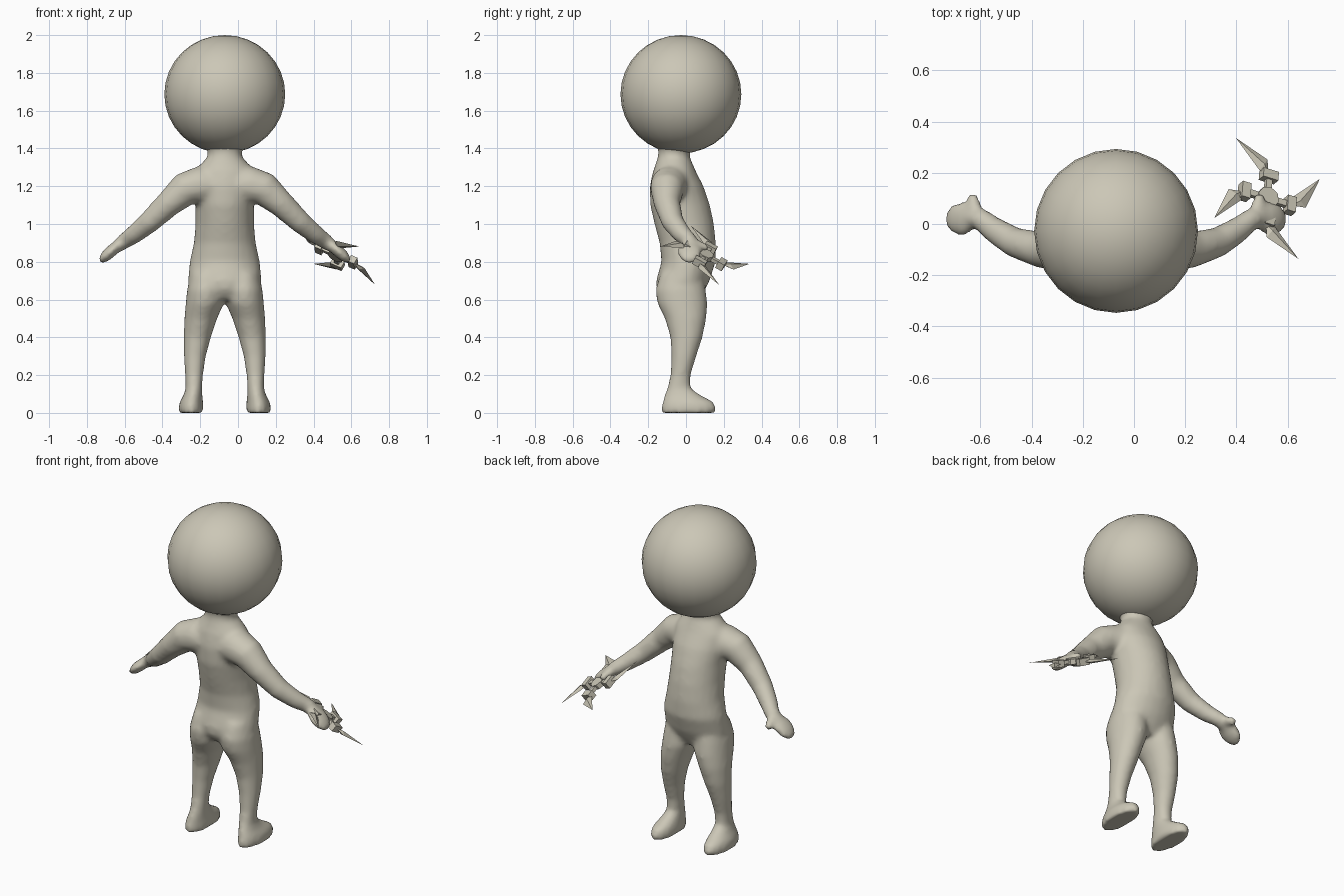
import bpy, bmesh, math
from mathutils import Vector, Matrix

if "Cube" in bpy.data.objects:
    bpy.data.objects.remove(bpy.data.objects["Cube"])

AXIS = -0.07  # x of the figure's plane of symmetry

clay = bpy.data.materials.new("warm_grey")
clay.use_nodes = True
clay.diffuse_color = (0.60, 0.57, 0.47, 1)
clay.node_tree.nodes["Principled BSDF"].inputs["Base Color"].default_value = (0.60, 0.57, 0.47, 1)


def make_object(name, bm):
    bmesh.ops.recalc_face_normals(bm, faces=bm.faces)
    mesh = bpy.data.meshes.new(name)
    bm.to_mesh(mesh)
    bm.free()
    mesh.materials.append(clay)
    obj = bpy.data.objects.new(name, mesh)
    bpy.context.collection.objects.link(obj)
    bpy.ops.object.select_all(action="DESELECT")
    obj.select_set(True)
    bpy.context.view_layer.objects.active = obj
    return obj


def loft(bm, rings):
    """Skin closed rings of points and cap both ends."""
    loops = [[bm.verts.new(p) for p in ring] for ring in rings]
    n = len(loops[0])
    for a, b in zip(loops, loops[1:]):
        for i in range(n):
            j = (i + 1) % n
            bm.faces.new((a[i], a[j], b[j], b[i]))
    bm.faces.new(loops[0][::-1])
    bm.faces.new(loops[-1])


def column(bm, rows, n=24):
    """Upright limb from rows of (z, x min, x max, y min, y max)."""
    rings = []
    for z, x0, x1, y0, y1 in rows:
        rings.append([Vector(((x0 + x1) / 2 + (x1 - x0) / 2 * math.cos(t),
                              (y0 + y1) / 2 + (y1 - y0) / 2 * math.sin(t), z))
                      for t in (math.tau * i / n for i in range(n))])
    loft(bm, rings)


def tube(bm, rows, n=16):
    """Bent limb from rows of (x, y, z, radius)."""
    pts = [Vector(r[:3]) for r in rows]
    rings = []
    for i, row in enumerate(rows):
        way = pts[min(i + 1, len(pts) - 1)] - pts[max(i - 1, 0)]
        turn = way.to_track_quat("Z", "Y")
        rings.append([pts[i] + turn @ Vector((math.cos(t), math.sin(t), 0)) * row[3]
                      for t in (math.tau * k / n for k in range(n))])
    loft(bm, rings)


def ball(bm, centre, size, tilt=0.0):
    m = Matrix.Translation(centre) @ Matrix.Rotation(tilt, 4, "Y") @ Matrix.Diagonal((*size, 1))
    bmesh.ops.create_uvsphere(bm, u_segments=20, v_segments=12, radius=1, matrix=m)


# Limbs of one side, measured from the plane of symmetry
body = bmesh.new()
column(body, [
    (0.00, 0.112, 0.245, -0.13, 0.155), (0.03, 0.112, 0.245, -0.13, 0.16),
    (0.06, 0.115, 0.238, -0.125, 0.145), (0.09, 0.118, 0.22, -0.115, 0.085),
    (0.13, 0.12, 0.208, -0.10, 0.025), (0.20, 0.115, 0.21, -0.083, 0.025),
    (0.30, 0.10, 0.217, -0.078, 0.055), (0.40, 0.073, 0.218, -0.083, 0.088),
    (0.50, 0.04, 0.214, -0.112, 0.108), (0.58, 0.005, 0.207, -0.152, 0.114),
    (0.65, 0.0, 0.20, -0.162, 0.105), (0.74, 0.01, 0.18, -0.135, 0.09)])
tube(body, [
    (0.05, -0.08, 1.20, 0.10), (0.14, -0.09, 1.205, 0.10), (0.21, -0.10, 1.185, 0.09),
    (0.30, -0.10, 1.105, 0.07), (0.40, -0.07, 1.01, 0.059), (0.48, -0.02, 0.945, 0.05),
    (0.53, 0.02, 0.91, 0.043), (0.57, 0.025, 0.88, 0.035)])
ball(body, (0.605, 0.02, 0.853), (0.082, 0.066, 0.032), math.radians(43))
tube(body, [(0.55, 0.03, 0.90, 0.026), (0.553, 0.075, 0.885, 0.026),
            (0.56, 0.105, 0.872, 0.024), (0.562, 0.118, 0.868, 0.014)])

# Mirror the limbs to the other side
copy = bmesh.ops.duplicate(body, geom=body.verts[:] + body.edges[:] + body.faces[:])["geom"]
for v in (g for g in copy if isinstance(g, bmesh.types.BMVert)):
    v.co.x = -v.co.x

# Torso and neck
column(body, [(z, -w, w, y0, y1) for z, w, y0, y1 in (
    (0.60, 0.13, -0.12, 0.07), (0.65, 0.18, -0.155, 0.10), (0.70, 0.196, -0.158, 0.125),
    (0.80, 0.186, -0.13, 0.157), (0.90, 0.164, -0.14, 0.158), (1.00, 0.155, -0.167, 0.148),
    (1.10, 0.155, -0.19, 0.127), (1.20, 0.165, -0.192, 0.093), (1.28, 0.16, -0.175, 0.052),
    (1.32, 0.125, -0.16, 0.035), (1.355, 0.092, -0.15, 0.02), (1.39, 0.09, -0.145, 0.02),
    (1.42, 0.12, -0.16, 0.07), (1.46, 0.15, -0.18, 0.10))])
bmesh.ops.translate(body, verts=body.verts, vec=(AXIS, 0, 0))
body_obj = make_object("body", body)

# Melt the limbs and torso into one skin
remesh = body_obj.modifiers.new("fuse", "REMESH")
remesh.mode = "VOXEL"
remesh.voxel_size = 0.014
remesh.use_smooth_shade = True
soften = body_obj.modifiers.new("soften", "SMOOTH")
soften.factor = 0.5
soften.iterations = 8
for name in ("fuse", "soften"):
    bpy.ops.object.modifier_apply(modifier=name)
bpy.ops.object.shade_smooth()

# Head
head = bmesh.new()
bmesh.ops.create_uvsphere(head, u_segments=24, v_segments=16, radius=1,
                          matrix=Matrix.Translation((AXIS, -0.027, 1.687))
                          @ Matrix.Diagonal((0.32, 0.32, 0.313, 1)))
make_object("head", head)
bpy.ops.object.shade_smooth()

# Four bladed throwing star, built flat and then tilted into the hand
star = bmesh.new()
bmesh.ops.create_cone(star, cap_ends=True, segments=8, radius1=0.045, radius2=0.045, depth=0.03)
for quarter in range(4):
    spin = Matrix.Rotation(quarter * math.pi / 2, 4, "Z")
    arm = spin @ Matrix.Rotation(math.radians(-35), 4, "Z")
    for x, size in ((0.06, (0.08, 0.025, 0.02)), (0.10, (0.038, 0.066, 0.04))):
        bmesh.ops.create_cube(star, size=1, matrix=arm @ Matrix.Translation((x, 0, 0))
                              @ Matrix.Diagonal((*size, 1)))
    # Ridged blade sweeping forward from the block
    rim = [star.verts.new(spin @ Vector((x, y, 0))) for x, y in
           ((0.27, 0), (0.115, -0.03), (0.09, -0.06), (0.145, -0.088))]
    for z in (0.012, -0.012):
        ridge = star.verts.new(spin @ Vector((0.13, -0.057, z)))
        for i in range(4):
            star.faces.new((rim[i], rim[(i + 1) % 4], ridge))
e1 = Vector((0.76, 0.28, -0.58)).normalized()
e3 = e1.cross(Vector((-0.44, 0.88, -0.18))).normalized()
tilt = Matrix((e1, e3.cross(e1), e3)).transposed().to_4x4()
star.transform(Matrix.Translation((0.52, 0.10, 0.835)) @ tilt)
make_object("throwing_star", star)
